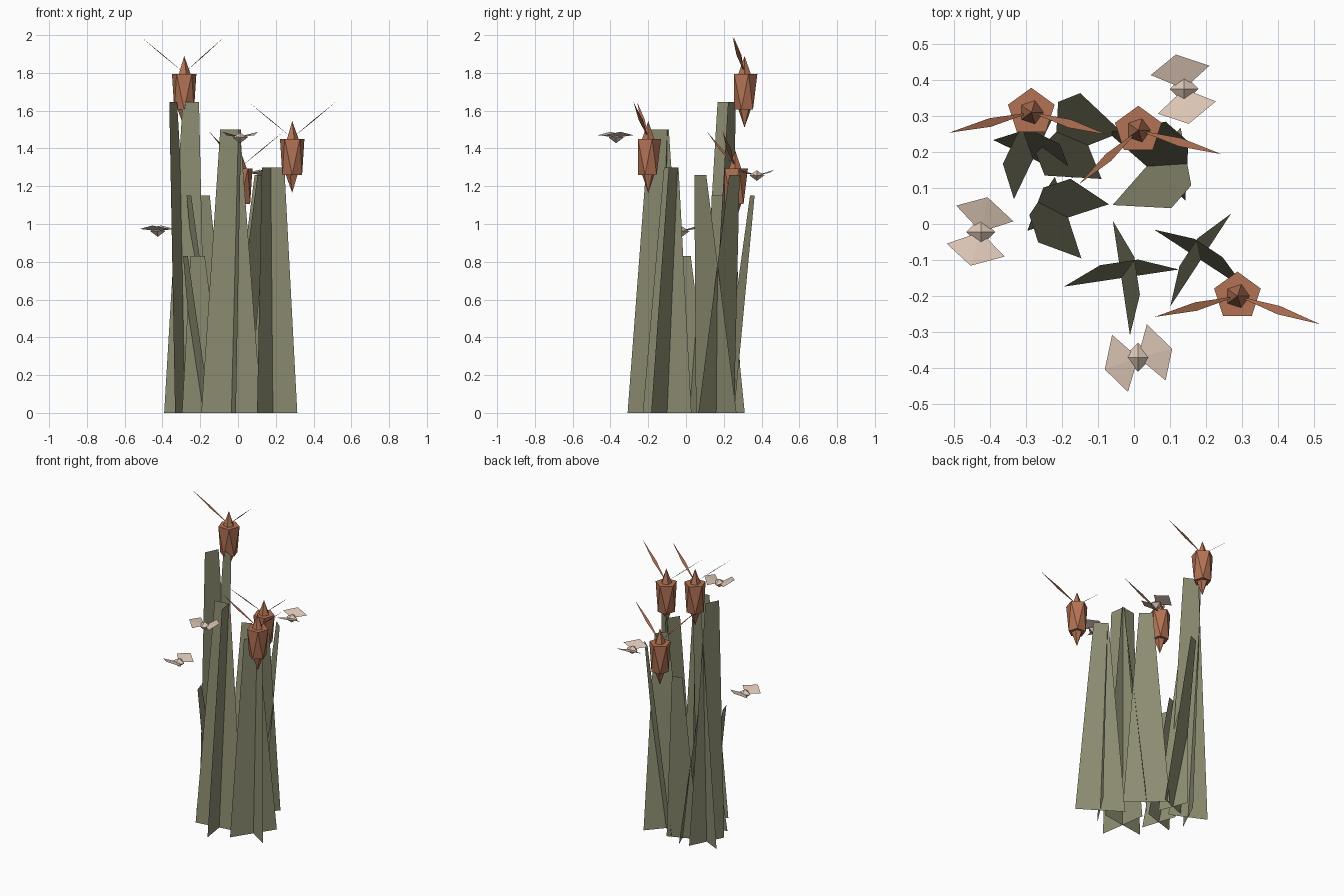
import bpy, bmesh
from math import sin, cos, pi, radians
from mathutils import Vector, Matrix

if "Cube" in bpy.data.objects:
    bpy.data.objects.remove(bpy.data.objects["Cube"])


def mat(name, rgb):
    m = bpy.data.materials.new(name)
    m.diffuse_color = (*rgb, 1)
    m.use_nodes = True
    m.node_tree.nodes["Principled BSDF"].inputs["Base Color"].default_value = m.diffuse_color
    return m


LEAF = mat("leaf", (0.27, 0.27, 0.17))
BROWN = mat("brown", (0.45, 0.17, 0.09))
WING = mat("wing", (0.72, 0.57, 0.47))


def finish(name, bm, material):
    me = bpy.data.meshes.new(name)
    bm.to_mesh(me)
    bm.free()
    me.materials.append(material)
    ob = bpy.data.objects.new(name, me)
    bpy.context.collection.objects.link(ob)


def face(bm, pts):
    return bm.faces.new([bm.verts.new(p) for p in pts])


# Reed clumps: two crossed tapering blades, each leaning along its own normal
# (x, y, angle, base half width, top half width, lean, height)
clumps = [
    (-0.035, -0.15, 8.5, 0.161, 0.053, 0.044, 1.50),
    (0.185, -0.10, 56.8, 0.154, 0.046, 0.040, 1.30),
    (-0.28, 0.18, 64.4, 0.123, 0.048, 0.070, 1.645),
    (-0.183, 0.018, 108, 0.119, 0.040, 0.100, 0.83),
    (-0.127, 0.218, 111.7, 0.100, 0.033, 0.143, 1.15),
    (0.035, 0.16, 318.7, 0.143, 0.042, 0.128, 1.26),
]
for i, (x, y, ang, b, t, lean, h) in enumerate(clumps):
    bm = bmesh.new()
    for a in (radians(ang), radians(ang - 90)):
        d = Vector((cos(a), sin(a), 0))
        n = Vector((-sin(a), cos(a), 0))
        c = Vector((x, y, 0))
        top = c + n * lean + Vector((0, 0, h))
        face(bm, [c - d * b, c + d * b, top + d * t, top - d * t])
    finish(f"reed_clump_{i + 1}", bm, LEAF)

# Seed heads: twisted five-sided body, spindle core and two thin blades
heads = [
    ((-0.285, 0.31, 1.70), ((-0.229, -0.057), (0.213, -0.063))),
    ((0.287, -0.20, 1.355), ((-0.23, -0.058), (0.229, -0.078))),
    ((0.012, 0.26, 1.20), ((-0.165, -0.15), (0.23, -0.066))),
]
for i, (pos, tips) in enumerate(heads):
    c = Vector(pos)
    bm = bmesh.new()
    rings = []
    for r, z, off in ((0.055, -0.095, pi / 5), (0.068, 0.095, 0)):
        rings.append([bm.verts.new(c + Vector((r * cos(pi / 2 + off + k * 2 * pi / 5),
                                               r * sin(pi / 2 + off + k * 2 * pi / 5), z)))
                      for k in range(5)])
    lo, up = rings
    for k in range(5):
        j = (k + 1) % 5
        bm.faces.new((up[k], lo[k], up[j]))
        bm.faces.new((lo[k], lo[j], up[j]))
    bm.faces.new(lo[::-1])
    bm.faces.new(up)
    bmesh.ops.create_icosphere(bm, subdivisions=1, radius=1,
                               matrix=Matrix.Translation(c) @ Matrix.Diagonal((0.042, 0.042, 0.19, 1)))
    finish(f"seed_head_{i + 1}", bm, BROWN)
    bm = bmesh.new()
    for tx, ty in tips:
        start = c + Vector((0, 0, 0.10))
        end = c + Vector((tx, ty, 0.29))
        mid = start.lerp(end, 0.5)
        w = Vector((-ty, tx, 0)).normalized() * 0.012
        face(bm, [start, mid + w, end, mid - w])
    finish(f"seed_head_blades_{i + 1}", bm, BROWN)

# Butterflies: octahedral body with a mirrored pair of folded wings
flies = [((0.139, 0.375, 1.258), 10.5), ((-0.425, -0.022, 0.962), -14), ((0.011, -0.37, 1.458), 107)]
outline = [(147, 0.10, 0.012), (93, 0.098, 0.030), (32, 0.095, 0.012)]
for i, (pos, axis) in enumerate(flies):
    M = Matrix.Translation(pos) @ Matrix.Rotation(radians(axis), 4, 'Z')
    bm = bmesh.new()
    bmesh.ops.create_cone(bm, segments=4, radius1=0.04, radius2=0, depth=0.026, cap_ends=False,
                          matrix=Matrix.Translation(Vector(pos) + Vector((0, 0, 0.013))))
    bmesh.ops.create_cone(bm, segments=4, radius1=0, radius2=0.04, depth=0.03, cap_ends=False,
                          matrix=Matrix.Translation(Vector(pos) - Vector((0, 0, 0.015))))
    bmesh.ops.remove_doubles(bm, verts=bm.verts, dist=0.0005)
    finish(f"butterfly_body_{i + 1}", bm, WING)
    bm = bmesh.new()
    for s in (1, -1):
        p = [M @ Vector((r * cos(radians(a)), s * r * sin(radians(a)), z)) for a, r, z in outline]
        root = M @ Vector((0, 0, 0))
        vs = [bm.verts.new(v) for v in (root, *p)]
        bm.faces.new((vs[0], vs[2], vs[1]) if s > 0 else (vs[0], vs[1], vs[2]))
        bm.faces.new((vs[0], vs[3], vs[2]) if s > 0 else (vs[0], vs[2], vs[3]))
    finish(f"butterfly_wings_{i + 1}", bm, WING)
